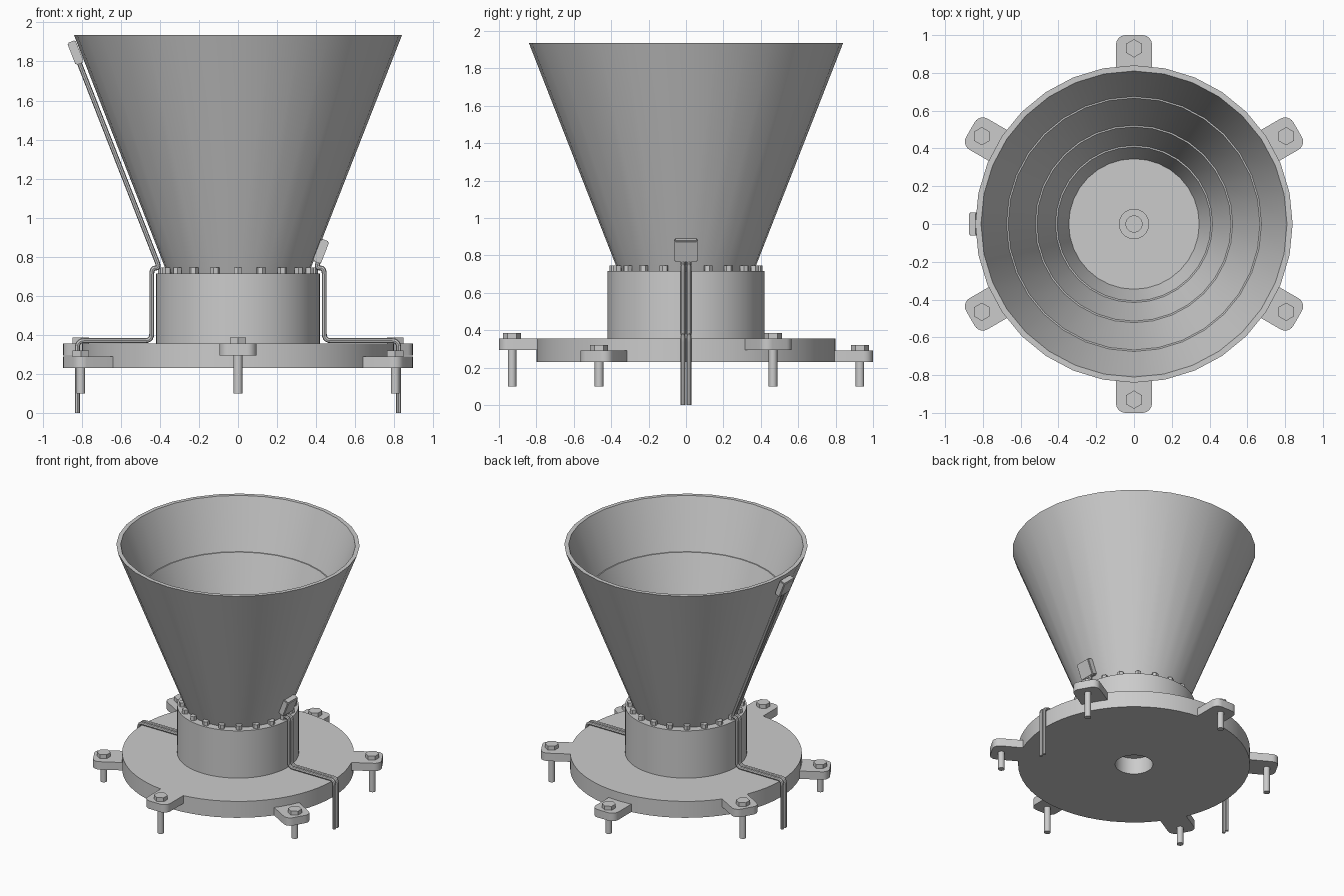
import bpy, bmesh, math
from math import sin, cos, pi, radians
from mathutils import Vector

if "Cube" in bpy.data.objects:
    bpy.data.objects.remove(bpy.data.objects["Cube"])


def finish(name, bm, smooth=True):
    bmesh.ops.recalc_face_normals(bm, faces=bm.faces)
    me = bpy.data.meshes.new(name)
    bm.to_mesh(me)
    bm.free()
    ob = bpy.data.objects.new(name, me)
    bpy.context.collection.objects.link(ob)
    if smooth:
        bpy.ops.object.select_all(action='DESELECT')
        ob.select_set(True)
        bpy.context.view_layer.objects.active = ob
        bpy.ops.object.shade_smooth_by_angle(angle=radians(30))
    return ob


def lathe(name, profile, n, closed=True):
    """Revolve (radius, z) points around z."""
    bm = bmesh.new()
    vs = [bm.verts.new((r, 0, z)) for r, z in profile]
    pairs = list(zip(vs, vs[1:])) + ([(vs[-1], vs[0])] if closed else [])
    es = [bm.edges.new(p) for p in pairs]
    bmesh.ops.spin(bm, geom=vs + es, cent=(0, 0, 0), axis=(0, 0, 1),
                   angle=2 * pi, steps=n, use_duplicate=False)
    bmesh.ops.remove_doubles(bm, verts=bm.verts, dist=1e-5)
    return finish(name, bm)


def prism(bm, pts, z0, z1):
    """Extruded outline."""
    lo = [bm.verts.new((x, y, z0)) for x, y in pts]
    hi = [bm.verts.new((x, y, z1)) for x, y in pts]
    bm.faces.new(lo[::-1])
    bm.faces.new(hi)
    for i in range(len(pts)):
        j = (i + 1) % len(pts)
        bm.faces.new((lo[i], lo[j], hi[j], hi[i]))


def ngon(cx, cy, r, n, a0=0):
    return [(cx + r * cos(a0 + 2 * pi * i / n), cy + r * sin(a0 + 2 * pi * i / n))
            for i in range(n)]


def fillet(pts, r, n=5):
    """Round the inner corners of a path."""
    out = [pts[0]]
    for a, p, b in zip(pts, pts[1:], pts[2:]):
        d1, d2 = (a - p), (b - p)
        s = p + d1.normalized() * min(r, d1.length * .45)
        e = p + d2.normalized() * min(r, d2.length * .45)
        for i in range(n + 1):
            t = i / n
            out.append(s * (1 - t) ** 2 + p * 2 * t * (1 - t) + e * t * t)
    return out + [pts[-1]]


def tube(name, pts, r):
    cu = bpy.data.curves.new(name, 'CURVE')
    cu.dimensions = '3D'
    cu.bevel_depth = r
    cu.bevel_resolution = 2
    cu.use_fill_caps = True
    sp = cu.splines.new('POLY')
    path = fillet(pts, .035)
    sp.points.add(len(path) - 1)
    for q, p in zip(sp.points, path):
        q.co = (*p, 1)
    ob = bpy.data.objects.new(name, cu)
    bpy.context.collection.objects.link(ob)
    bpy.ops.object.select_all(action='DESELECT')
    ob.select_set(True)
    bpy.context.view_layer.objects.active = ob
    bpy.ops.object.convert(target='MESH')
    bpy.ops.object.shade_smooth_by_angle(angle=radians(40))


# Base plate with central bore, and the drum on it
lathe("base_plate", [(.13, .23), (.80, .23), (.80, .355), (.13, .355)], 64)
lathe("drum", [(0, .354), (.42, .354), (.42, .715), (0, .715)], 64, closed=False)

# Flared cone with thin steps on the inner wall
inner = [(.81, 1.935)]
for z in (1.57, 1.17, .89):
    r = .345 + .381 * (z - .715)
    inner += [(r + .004, z), (r - .004, z)]
inner.append((.345, .714))
lathe("cone", [(.362, .714), (.84, 1.935)] + inner, 32)

# Small centre fitting on the cone floor
lathe("centre_fitting", [(0, .714), (.08, .714), (.08, .73), (.045, .73),
                         (.045, .745), (0, .745)], 32, closed=False)

# Ring of small bolts around the cone foot
bm = bmesh.new()
for i in range(20):
    a = 2 * pi * i / 20
    prism(bm, ngon(.385 * cos(a), .385 * sin(a), .024, 6, a), .714, .745)
finish("cone_bolts", bm, False)

# Six mounting ears, alternately high and low, each with a hex bolt
for i in range(6):
    a = radians(-90 + 60 * i)
    z0 = .295 if i % 2 == 0 else .23
    w, rc = .095, .05
    pts = [(.74, -w)]
    pts += [(1 - rc + rc * cos(t), -w + rc + rc * sin(t))
            for t in [radians(-90 + 15 * k) for k in range(7)]]
    pts += [(x, -y) for x, y in reversed(pts)]
    pts = [(x * cos(a) - y * sin(a), x * sin(a) + y * cos(a)) for x, y in pts]
    bm = bmesh.new()
    prism(bm, pts, z0, z0 + .06)
    finish(f"mounting_ear_{i}", bm)
    cx, cy = .93 * cos(a), .93 * sin(a)
    bm = bmesh.new()
    prism(bm, ngon(cx, cy, .048, 6, a), z0 + .06, z0 + .09)
    prism(bm, ngon(cx, cy, .023, 16), .10, z0 + .06)
    finish(f"anchor_bolt_{i}", bm)

# Paired sensor leads and their sensor blocks, long on the left, short on the right
tilt = math.atan(.39)
for side, sx, top, box in (("left", -1, (.812, 1.79), (.832, 1.845)),
                           ("right", 1, (.415, .785), (.425, .828))):
    for k, y in enumerate((-.0165, .0165)):
        path = [(.823, 0), (.823, .37), (.442, .37), (.442, .742), (.402, .742), top]
        tube(f"{side}_lead_{k}", [Vector((sx * x, y, z)) for x, z in path], .0125)
    bm = bmesh.new()
    bmesh.ops.create_cube(bm, size=1)
    bmesh.ops.scale(bm, verts=bm.verts, vec=(.045, .124, .122))
    bmesh.ops.bevel(bm, geom=bm.edges[:], offset=.006, segments=2, affect='EDGES')
    ob = finish(f"{side}_sensor_block", bm)
    ob.location = (sx * box[0], 0, box[1])
    ob.rotation_euler = (0, sx * tilt, 0)
